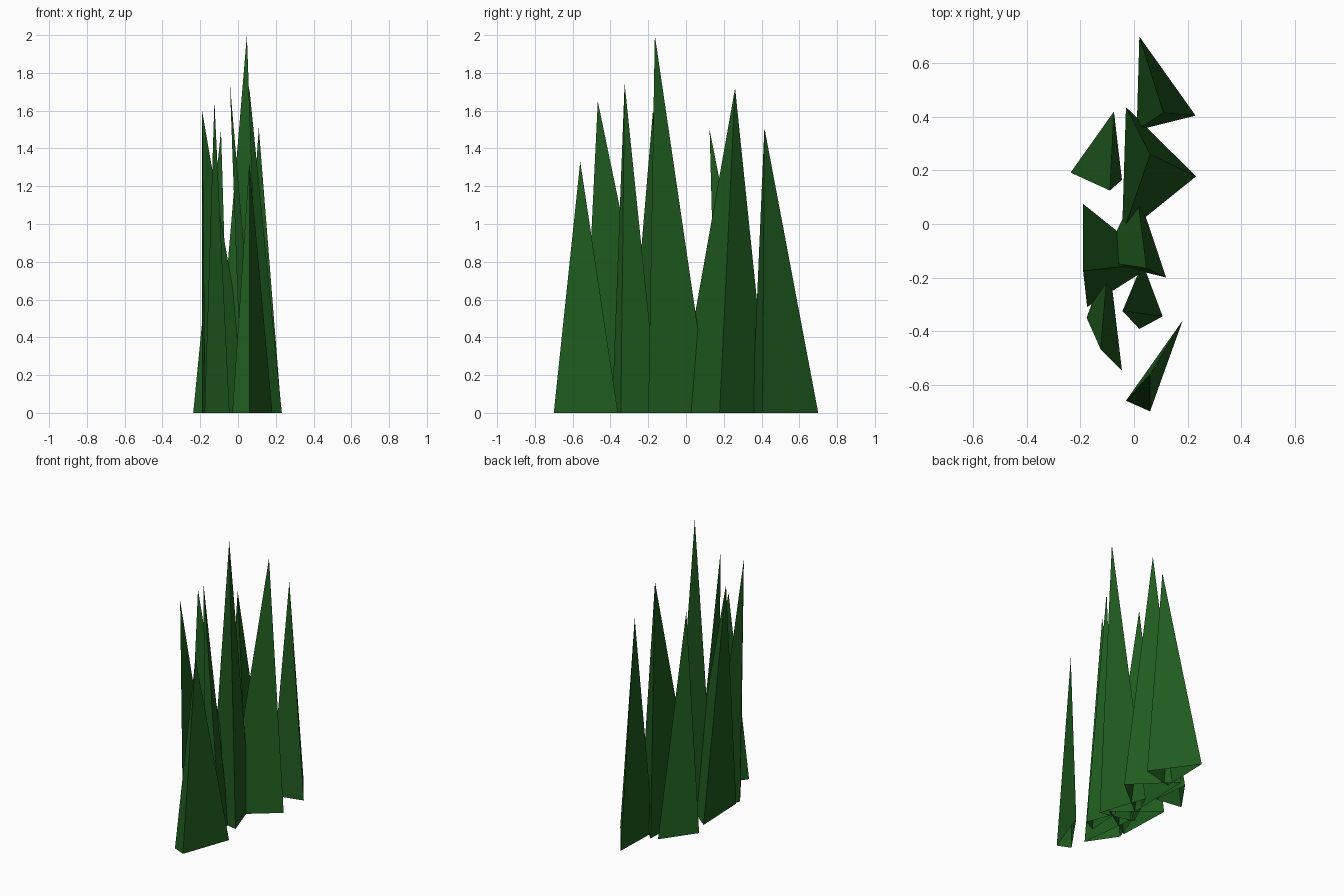
import bpy
from mathutils import Vector

green = bpy.data.materials.new("grass_green")
green.diffuse_color = (0.014, 0.105, 0.014, 1)


def blade(name, tip, base):
    """Three-sided spike, open underneath, from a ground triangle to a tip."""
    a, b, c = (Vector(p) for p in base)
    if (b - a).cross(c - a) < 0:      # keep the sides facing outwards
        b, c = c, b
    verts = [(p.x, p.y, 0) for p in (a, b, c)] + [tip]
    mesh = bpy.data.meshes.new(name)
    mesh.from_pydata(verts, [], [(i, (i + 1) % 3, 3) for i in range(3)])
    mesh.materials.append(green)
    obj = bpy.data.objects.new(name, mesh)
    bpy.context.collection.objects.link(obj)


# Tip, then the three ground corners of each blade, from back to front
blades = [
    ((0.11, 0.415, 1.51), [(0.02, 0.70), (0.23, 0.405), (0.01, 0.35)]),
    ((0.06, 0.26, 1.72), [(-0.03, 0.437), (0.232, 0.178), (-0.045, -0.045)]),
    ((-0.09, 0.125, 1.50), [(-0.075, 0.42), (-0.237, 0.192), (-0.045, 0.165)]),
    ((-0.19, -0.175, 1.60), [(-0.19, 0.075), (-0.175, -0.31), (0.085, -0.145)]),
    ((0.047, -0.165, 2.00), [(0.01, 0.128), (0.12, -0.20), (-0.12, -0.14)]),
    ((-0.043, -0.325, 1.745), [(0.02, -0.392), (0.107, -0.345), (0.032, -0.145)]),
    ((-0.125, -0.467, 1.65), [(-0.177, -0.35), (-0.045, -0.547), (-0.095, -0.125)]),
    ((0.06, -0.56, 1.33), [(0.182, -0.36), (-0.03, -0.66), (0.06, -0.70)]),
]
for i, (tip, base) in enumerate(blades, 1):
    blade(f"grass_blade_{i}", tip, base)
